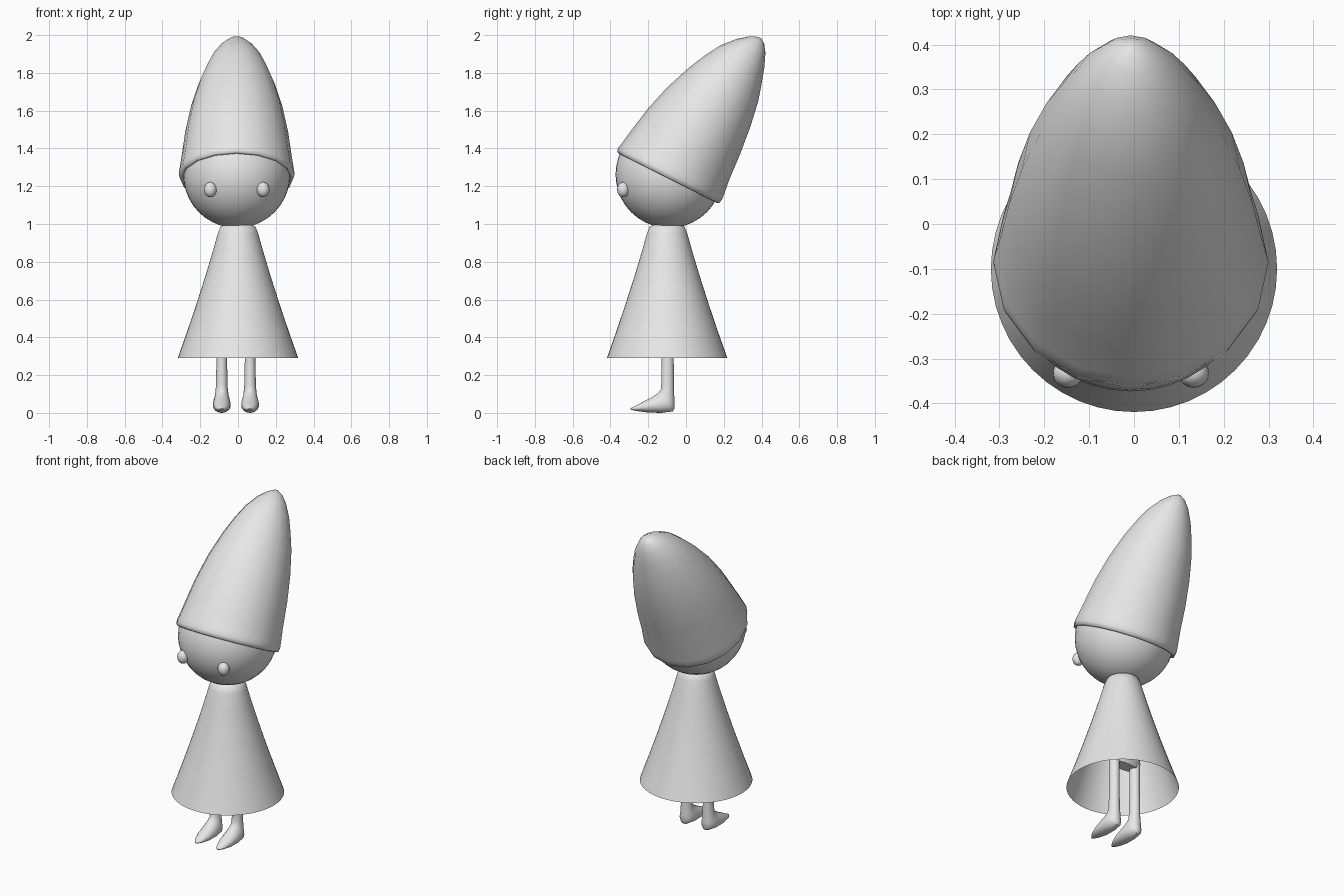
import bpy, bmesh, math
from mathutils import Vector

cube = bpy.data.objects.get("Cube")
if cube:
    bpy.data.objects.remove(cube)

grey = bpy.data.materials.new("plain_grey")
grey.use_nodes = True
grey.diffuse_color = (0.8, 0.8, 0.8, 1)
grey.node_tree.nodes["Principled BSDF"].inputs["Base Color"].default_value = (0.8, 0.8, 0.8, 1)

OFF = -0.007   # slight sideways shift of head, hat and eyes


def finish(obj, name, angle=50):
    obj.name = name
    obj.data.materials.clear()
    obj.data.materials.append(grey)
    bpy.ops.object.select_all(action='DESELECT')
    obj.select_set(True)
    bpy.context.view_layer.objects.active = obj
    bpy.ops.object.shade_smooth_by_angle(angle=math.radians(angle))
    return obj


def loft(name, rows, x=0.0, sides=24, cap_start=True, cap_end=True, angle=50):
    """Skin oval rings; each row is front y, front z, back y, back z, half width."""
    bm = bmesh.new()
    rings = []
    for fy, fz, by, bz, w in rows:
        front, back = Vector((x, fy, fz)), Vector((x, by, bz))
        mid, half = (front + back) / 2, (front - back) / 2
        ring = []
        for i in range(sides):
            t = math.tau * i / sides
            ring.append(bm.verts.new(mid + half * math.cos(t) + Vector((w * math.sin(t), 0, 0))))
        rings.append(ring)
    for a, b in zip(rings, rings[1:]):
        for i in range(sides):
            j = (i + 1) % sides
            bm.faces.new((a[i], a[j], b[j], b[i]))
    if cap_start:
        bm.faces.new(rings[0])
    if cap_end:
        bm.faces.new(rings[-1])
    bmesh.ops.recalc_face_normals(bm, faces=bm.faces)
    mesh = bpy.data.meshes.new(name)
    bm.to_mesh(mesh)
    bm.free()
    obj = bpy.data.objects.new(name, mesh)
    bpy.context.collection.objects.link(obj)
    return finish(obj, name, angle)


def ball(name, centre, radii, segments):
    bpy.ops.mesh.primitive_uv_sphere_add(segments=segments, ring_count=segments // 2, location=centre)
    obj = bpy.context.object
    obj.scale = radii
    return finish(obj, name, 180)


# Head and eyes
head = Vector((OFF, -0.09, 1.262))
ball("head", head, (0.283, 0.283, 0.283), 40)
for side, label in ((-1, "right"), (1, "left")):
    ball(label + "_eye", (OFF + side * 0.14, -0.332, 1.182), (0.034, 0.033, 0.04), 20)

# Hat: leans back, bends slightly; profile is distance along the lean, shift, radius
lean = math.radians(26.7)
along = Vector((math.sin(lean), math.cos(lean)))
across = Vector((math.cos(lean), -math.sin(lean)))
hat_rows = []
for dist, shift, r in ((0, 0, 0.275), (-0.014, 0, 0.29), (-0.01, 0, 0.302), (0.012, 0, 0.307),
                       (0.04, 0.002, 0.303), (0.13, 0.004, 0.29), (0.27, 0.013, 0.272),
                       (0.42, 0.026, 0.243), (0.563, 0.042, 0.203), (0.66, 0.052, 0.166),
                       (0.74, 0.063, 0.13), (0.81, 0.08, 0.084), (0.85, 0.092, 0.045),
                       (0.87, 0.1, 0.008)):
    base = Vector((head.y, 1.255)) + along * dist
    f, b = base + across * (shift - r), base + across * (shift + r)
    hat_rows.append((f.x, f.y, b.x, b.y, r))
loft("hat", hat_rows, OFF, sides=16, cap_start=False, angle=70)

# Dress: flared, open underneath
dress_rows = []
for z, r in ((0.29, 0.319), (0.42, 0.273), (0.57, 0.222), (0.73, 0.171),
             (0.86, 0.132), (0.95, 0.107), (0.985, 0.093), (0.995, 0.075)):
    dress_rows.append((-0.1 - r, z, -0.1 + r, z, r))
loft("dress", dress_rows, 0, sides=48, cap_start=False)

# Hips hidden under the dress
loft("hips", [(-0.135, 0.43, -0.06, 0.43, 0.1), (-0.15, 0.47, -0.045, 0.47, 0.11),
              (-0.15, 0.56, -0.045, 0.56, 0.1), (-0.13, 0.62, -0.07, 0.62, 0.06)], -0.011)

# Legs with pointed feet, from hip down to toe
leg_rows = [(-0.13, 0.48, -0.065, 0.48, 0.029),
            (-0.13, 0.28, -0.065, 0.28, 0.028),
            (-0.131, 0.15, -0.064, 0.13, 0.031),
            (-0.134, 0.122, -0.061, 0.06, 0.036),
            (-0.145, 0.108, -0.06, 0.025, 0.042),
            (-0.16, 0.096, -0.07, 0.008, 0.046),
            (-0.185, 0.08, -0.13, 0.0, 0.047),
            (-0.225, 0.06, -0.2, 0.002, 0.042),
            (-0.265, 0.039, -0.255, 0.009, 0.028),
            (-0.285, 0.029, -0.28, 0.014, 0.015),
            (-0.295, 0.024, -0.295, 0.018, 0.004)]
for side, label in ((-1, "right"), (1, "left")):
    loft(label + "_leg", leg_rows, -0.011 + side * 0.075, sides=20)
